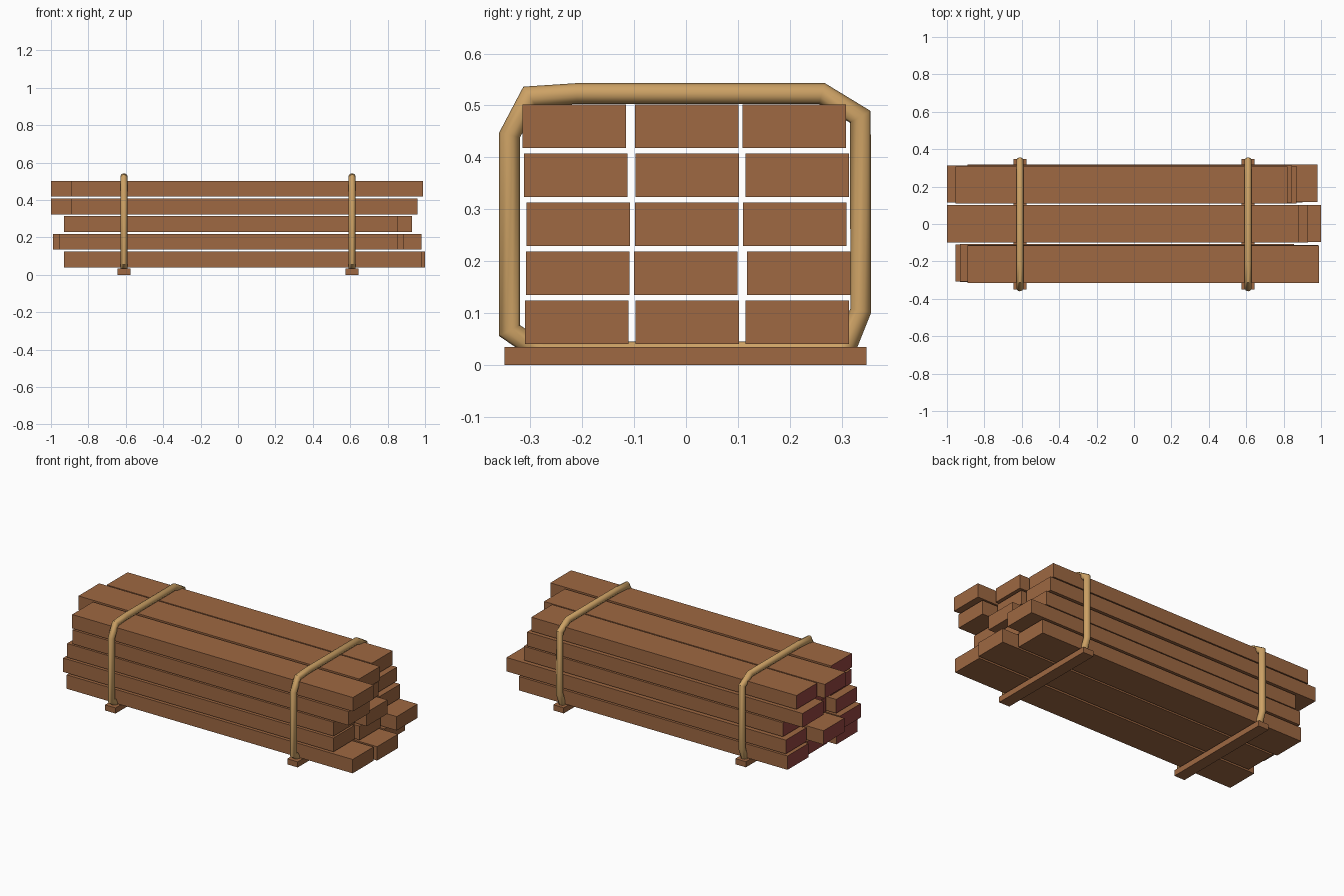
import bpy, bmesh, math
from mathutils import Vector

old = bpy.data.objects.get("Cube")
if old:
    bpy.data.objects.remove(old, do_unlink=True)


def material(name, color):
    m = bpy.data.materials.new(name)
    m.use_nodes = True
    m.diffuse_color = (*color, 1)
    m.node_tree.nodes["Principled BSDF"].inputs["Base Color"].default_value = (*color, 1)
    return m


WOOD = material("brown wood", (0.342, 0.138, 0.054))
PAINT = material("dark red end paint", (0.30, 0.058, 0.051))
ROPE = material("tan rope", (0.61, 0.36, 0.13))


def add_object(name, bm, *mats):
    bmesh.ops.recalc_face_normals(bm, faces=bm.faces)
    mesh = bpy.data.meshes.new(name)
    bm.to_mesh(mesh)
    bm.free()
    for m in mats:
        mesh.materials.append(m)
    ob = bpy.data.objects.new(name, mesh)
    bpy.context.collection.objects.link(ob)
    return ob


def box(name, lo, hi, painted_end=False):
    lo, hi = Vector(lo), Vector(hi)
    bm = bmesh.new()
    bmesh.ops.create_cube(bm, size=1)
    for v in bm.verts:
        v.co = (lo + hi) / 2 + v.co * (hi - lo)
    bm.normal_update()
    if painted_end:
        for f in bm.faces:
            f.material_index = int(f.normal.x < -0.5)
        return add_object(name, bm, WOOD, PAINT)
    return add_object(name, bm, WOOD)


# Stacked boards: per layer, front / middle / back as (x start, x end, y start)
layers = [
    [(-0.93, 0.985, -0.31), (-0.88, 1.0, -0.097), (-0.90, 0.90, 0.115)],
    [(-0.955, 0.855, -0.308), (-0.99, 0.885, -0.10), (-0.89, 0.98, 0.118)],
    [(-0.93, 0.855, -0.307), (-0.87, 0.93, -0.098), (-0.865, 0.87, 0.11)],
    [(-0.89, 0.96, -0.312), (-0.88, 0.87, -0.097), (-1.0, 0.845, 0.115)],
    [(-0.89, 0.99, -0.315), (-1.0, 0.88, -0.098), (-0.955, 0.82, 0.109)],
]
for i, layer in enumerate(layers):
    z = 0.04 + 0.0945 * i
    for column, (x0, x1, y) in zip(("front", "middle", "back"), layer):
        box(f"board_{column}_{i + 1}", (x0, y, z), (x1, y + 0.199, z + 0.084), True)

# Rope loop centre line in the y-z plane
loop = [Vector(p) for p in (
    (-0.34, 0.066), (-0.34, 0.443), (-0.301, 0.517), (-0.21, 0.523), (0.262, 0.523),
    (0.336, 0.478), (0.337, 0.105), (0.305, 0.025), (-0.28, 0.025))]


def rope(name, x, radius=0.02, sides=10):
    bm = bmesh.new()
    rings = []
    for k, p in enumerate(loop):
        d0 = (p - loop[k - 1]).normalized()
        d1 = (loop[(k + 1) % len(loop)] - p).normalized()
        n0, n1 = Vector((-d0.y, d0.x)), Vector((-d1.y, d1.x))
        mitre = (n0 + n1) / (1 + n0.dot(n1))
        ring = []
        for s in range(sides):
            a = math.tau * s / sides
            q = p + mitre * radius * math.cos(a)
            ring.append(bm.verts.new((x + radius * math.sin(a), q.x, q.y)))
        rings.append(ring)
    for k, ring in enumerate(rings):
        before = rings[k - 1]
        for s in range(sides):
            bm.faces.new((before[s - 1], before[s], ring[s], ring[s - 1]))
    ob = add_object(name, bm, ROPE)
    bpy.ops.object.select_all(action='DESELECT')
    ob.select_set(True)
    bpy.context.view_layer.objects.active = ob
    bpy.ops.object.shade_smooth_by_angle(angle=math.radians(40))


# Bearers under the stack, each with its rope tie
for side, x in (("right", -0.61), ("left", 0.61)):
    box(f"bearer_{side}", (x - 0.035, -0.35, 0), (x + 0.035, 0.348, 0.034))
    rope(f"rope_{side}", x)
